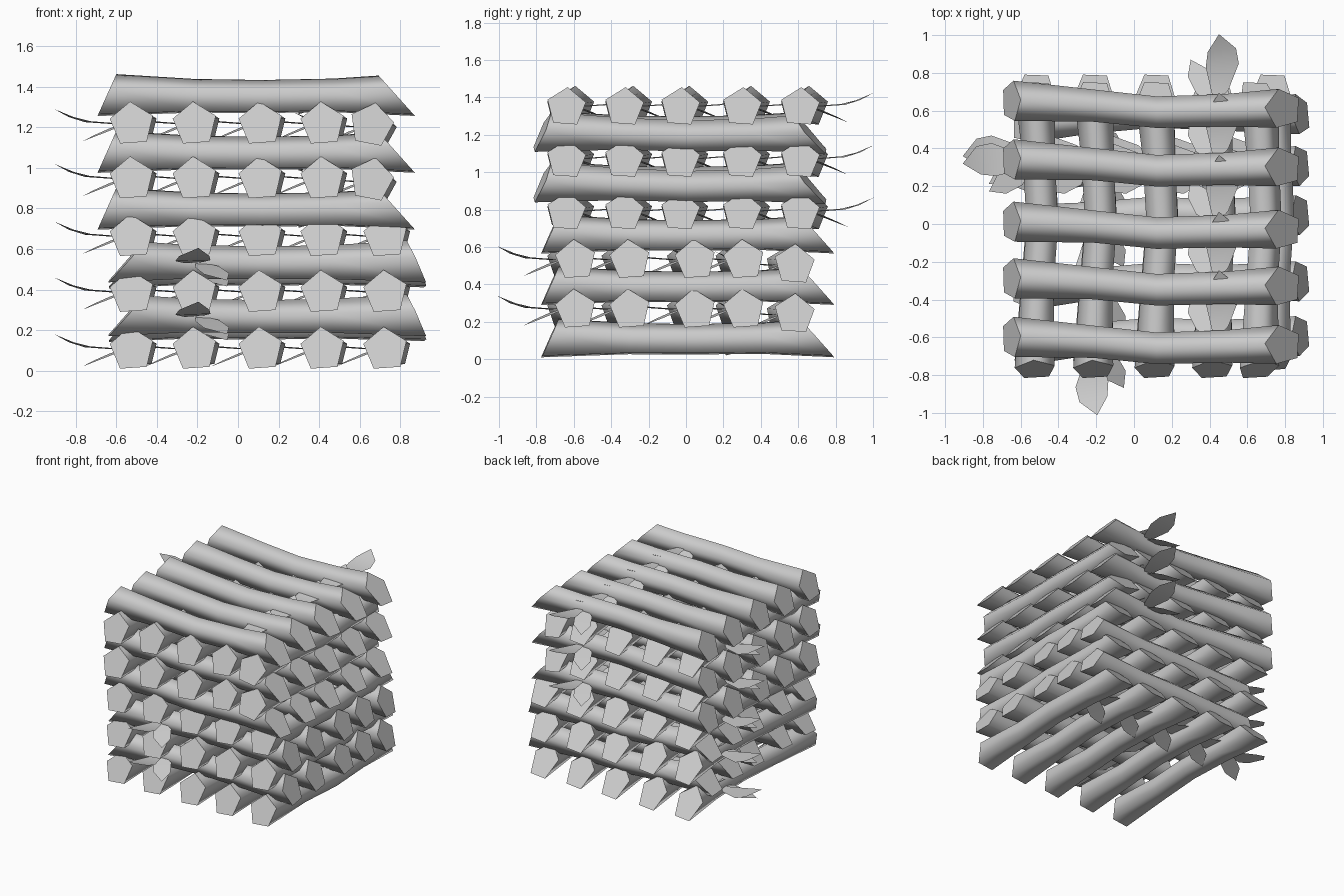
import bpy, bmesh, math
from mathutils import Matrix, Vector

cube = bpy.data.objects.get("Cube")
if cube:
    bpy.data.objects.remove(cube, do_unlink=True)

grey = bpy.data.materials.new("pale grey")
grey.use_nodes = True
COLOUR = (0.6, 0.6, 0.6, 1)
grey.diffuse_color = COLOUR
grey.node_tree.nodes["Principled BSDF"].inputs["Base Color"].default_value = COLOUR


def finish(bm, name):
    mesh = bpy.data.meshes.new(name)
    bm.to_mesh(mesh)
    bm.free()
    mesh.materials.append(grey)
    return mesh


# Log: five-sided bent tube; columns are x, y, z, radius, end slant
RINGS = [
    (-0.65, 0.04, 0.0, 0.112, 0.45),
    (-0.22, 0.015, -0.002, 0.09, 0.1),
    (0.12, -0.02, -0.005, 0.088, 0),
    (0.48, -0.01, 0.0, 0.09, -0.1),
    (0.79, 0.0, -0.003, 0.108, -0.9),
]
SIDES = 5


def log_mesh():
    bm = bmesh.new()
    rings = []
    for x, y, z, r, slant in RINGS:
        ring = []
        for i in range(SIDES):
            a = math.radians(86) + math.tau * i / SIDES
            dy, dz = r * math.cos(a), r * math.sin(a)
            ring.append(bm.verts.new((x + slant * dz, y + dy, z + dz)))
        rings.append(ring)
    for a, b in zip(rings, rings[1:]):
        for i in range(SIDES):
            j = (i + 1) % SIDES
            bm.faces.new((a[i], a[j], b[j], b[i])).smooth = True
    for cap in (rings[0], rings[-1]):
        bm.faces.new(cap)
    bmesh.ops.recalc_face_normals(bm, faces=bm.faces)
    # Keep the cut ends crisp
    for e in bm.edges:
        e.smooth = all(f.smooth for f in e.link_faces)
    return finish(bm, "log")


# Leaf: strip of left and right points between a base and a tip
def add_leaf(bm, base, pairs, tip):
    first, last = bm.verts.new(base), bm.verts.new(tip)
    rows = [[bm.verts.new(p) for p in pair] for pair in pairs]
    bm.faces.new((first, rows[0][1], rows[0][0]))
    for (a, b), (c, d) in zip(rows, rows[1:]):
        bm.faces.new((a, b, d, c))
    bm.faces.new((rows[-1][0], rows[-1][1], last))


def sprig_mesh():
    bm = bmesh.new()
    add_leaf(bm, (0.43, 0.02, 0.015),
             [((0.41, 0.09, 0.005), (0.5, 0.1, 0.0)),
              ((0.38, 0.22, 0.015), (0.555, 0.24, 0.01)),
              ((0.39, 0.3, 0.035), (0.54, 0.32, 0.035))],
             (0.45, 0.395, 0.075))
    add_leaf(bm, (0.44, 0.03, 0.01),
             [((0.33, 0.08, -0.015), (0.45, 0.12, -0.02)),
              ((0.285, 0.17, -0.05), (0.41, 0.2, -0.055))],
             (0.3, 0.26, -0.085))
    for f in bm.faces:
        f.smooth = True
    return finish(bm, "leaf_pair")


LOG, SPRIG = log_mesh(), sprig_mesh()


def place(name, mesh, matrix):
    ob = bpy.data.objects.new(name, mesh)
    ob.matrix_world = matrix
    bpy.context.scene.collection.objects.link(ob)


# Lays one row of parallel logs, each with a pair of leaves
def layer(name, z, yaw, along, across, drop, roll):
    turn = Matrix.Rotation(math.radians(yaw), 4, 'Z')
    lengthwise_x = abs(math.sin(math.radians(yaw))) < 0.5
    for i, c in enumerate(across):
        last = i == len(across) - 1
        pos = (along, c) if lengthwise_x else (c, along)
        m = Matrix.Translation(Vector((*pos, z - drop * last))) @ turn
        spin = Matrix.Rotation(math.radians(roll * last), 4, 'X')
        place(f"{name}_log_{i + 1}", LOG, m @ spin)
        place(f"{name}_leaves_{i + 1}", SPRIG, m)


# Crosswise layers: three upper ones, two lower ones turned about
for n, z in enumerate((1.35, 1.07, 0.79)):
    layer(f"upper_cross_{n + 1}", z, 0, 0,
          (-0.64, -0.33, -0.03, 0.3, 0.61), 0, 0)
for n, z in enumerate((0.53, 0.265)):
    layer(f"lower_cross_{n + 1}", z, 183.5, 0.23,
          (-0.59, -0.3, 0.05, 0.31, 0.58), 0.03, 8)

# Front-to-back layers: two upper ones, three lower ones
for n, z in enumerate((1.215, 0.945)):
    layer(f"upper_long_{n + 1}", z, 91.5, -0.12,
          (-0.5, -0.19, 0.135, 0.44, 0.68), 0.015, 15)
for n, z in enumerate((0.66, 0.385, 0.105)):
    layer(f"lower_long_{n + 1}", z, 91.5, -0.08,
          (-0.5, -0.19, 0.135, 0.44, 0.75), 0, 0)
